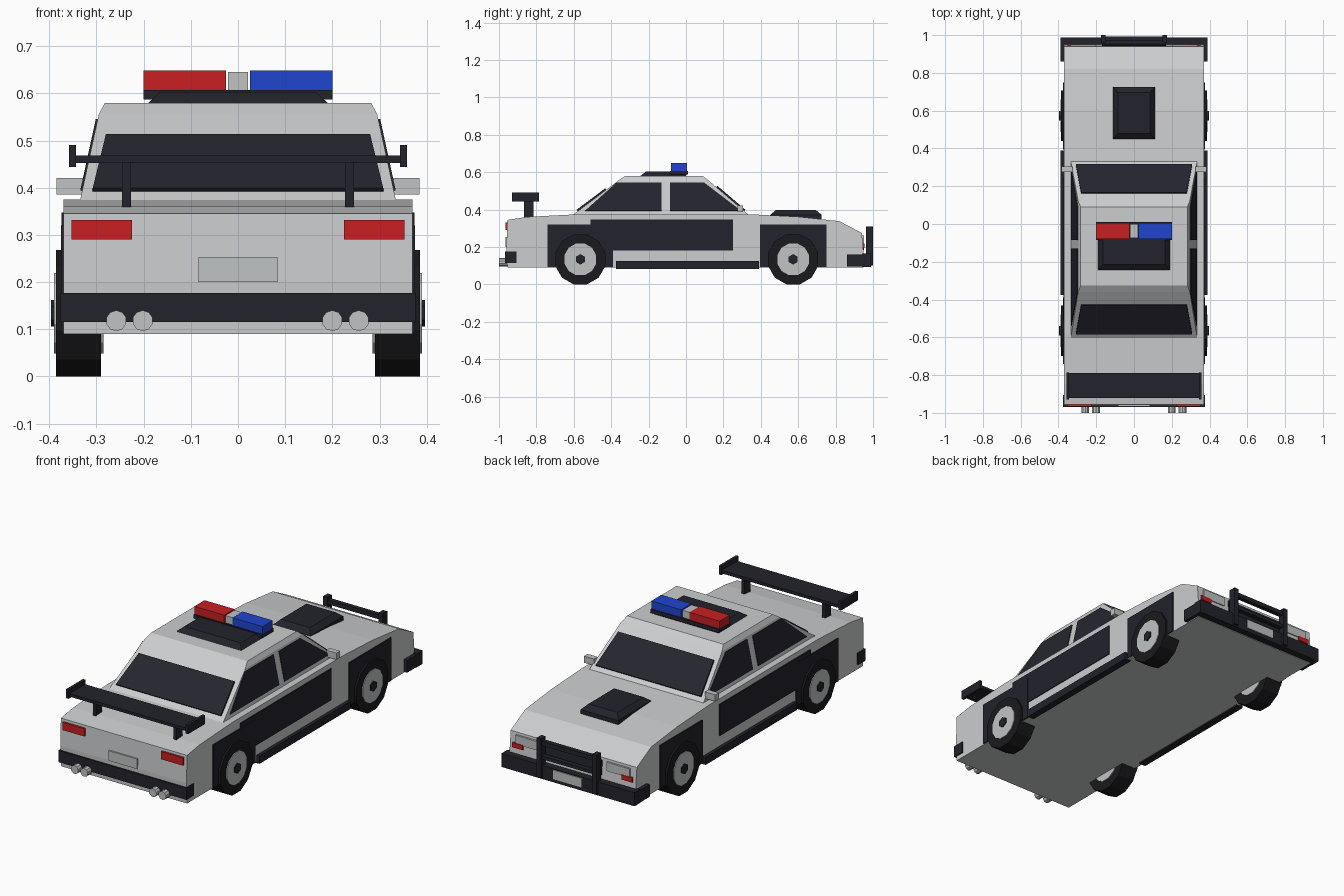
import bpy, bmesh, math
from mathutils import Vector

if "Cube" in bpy.data.objects:
    bpy.data.objects.remove(bpy.data.objects["Cube"])


def material(name, rgb):
    m = bpy.data.materials.new(name)
    m.diffuse_color = (*rgb, 1)
    m.use_nodes = True
    m.node_tree.nodes["Principled BSDF"].inputs["Base Color"].default_value = m.diffuse_color
    return m


WHITE = material("body_white", (0.60, 0.61, 0.62))
BLACK = material("trim_black", (0.016, 0.016, 0.025))
GLASS = material("window_dark", (0.018, 0.018, 0.029))
SILVER = material("silver", (0.53, 0.55, 0.55))
RED = material("red", (0.58, 0.014, 0.016))
BLUE = material("blue", (0.014, 0.06, 0.62))
TYRE = material("tyre_black", (0.010, 0.010, 0.013))


def finish(name, bm, mat):
    bmesh.ops.recalc_face_normals(bm, faces=bm.faces[:])
    me = bpy.data.meshes.new(name)
    bm.to_mesh(me)
    bm.free()
    me.materials.append(mat)
    ob = bpy.data.objects.new(name, me)
    bpy.context.collection.objects.link(ob)
    return ob


def loft(name, rings, mat):
    """Join matching point rings and cap both ends."""
    bm = bmesh.new()
    vs = [[bm.verts.new(p) for p in r] for r in rings]
    n = len(vs[0])
    for a, b in zip(vs, vs[1:]):
        for i in range(n):
            j = (i + 1) % n
            bm.faces.new((a[i], a[j], b[j], b[i]))
    bm.faces.new(vs[0])
    bm.faces.new(vs[-1])
    return finish(name, bm, mat)


def prism(name, pts, offset, mat):
    o = Vector(offset)
    return loft(name, [[Vector(p) for p in pts], [Vector(p) + o for p in pts]], mat)


def rect(x0, x1, y0, y1, z):
    return [(x0, y0, z), (x1, y0, z), (x1, y1, z), (x0, y1, z)]


def box(name, x, y, z, mat):
    return loft(name, [rect(*x, *y, z[0]), rect(*x, *y, z[1])], mat)


def pair(name, x, y, z, mat):
    for side, s in (("left", -1), ("right", 1)):
        box(f"{side}_{name}", (s * x[0], s * x[1]), y, z, mat)


def cylinder(name, axis, c, r, a, b, sides, mat):
    """Cylinder along x or y; c is the centre in the other two axes."""
    rings = []
    for t in (a, b):
        ring = []
        for i in range(sides):
            w = 2 * math.pi * (i + 0.5) / sides
            u, v = c[0] + r * math.cos(w), c[1] + r * math.sin(w)
            ring.append((t, u, v) if axis == "x" else (u, t, v))
        rings.append(ring)
    return loft(name, rings, mat)


# Lower body from the side profile
profile = [(-0.955, 0.09), (-0.96, 0.2), (-0.955, 0.345), (-0.85, 0.361), (-0.58, 0.375),
           (0.34, 0.375), (0.60, 0.362), (0.82, 0.338), (0.94, 0.275), (0.95, 0.16), (0.95, 0.09)]
prism("body", [(-0.37, y, z) for y, z in profile], (0.74, 0, 0), WHITE)

# Cabin with a narrowing roof
BASE, ROOF = 0.372, 0.556
Y_REAR, Y_FRONT = (-0.605, -0.36), (0.335, 0.12)
loft("cabin", [rect(-0.335, 0.335, Y_REAR[0], Y_FRONT[0], BASE),
               rect(-0.295, 0.295, Y_REAR[1], Y_FRONT[1], ROOF),
               rect(-0.282, 0.282, -0.325, 0.09, 0.58)], WHITE)


def on_slope(ends, z):
    return ends[0] + (ends[1] - ends[0]) * (z - BASE) / (ROOF - BASE)


# Windscreen and rear window
for name, ends, z_top in (("windscreen", Y_FRONT, 0.52), ("rear_window", Y_REAR, 0.507)):
    d = 1 if ends[0] > 0 else -1
    lo, hi = on_slope(ends, 0.392), on_slope(ends, z_top)
    prism(name, [(-0.308, lo, 0.392), (0.308, lo, 0.392), (0.28, hi, z_top), (-0.28, hi, z_top)],
          (0, 0.006 * d, 0.007), GLASS)

# Side windows
for side, s in (("left", -1), ("right", 1)):
    for name, pts in (("rear", [(-0.54, 0.393), (-0.13, 0.393), (-0.13, 0.545), (-0.37, 0.545)]),
                      ("front", [(-0.085, 0.393), (0.285, 0.393), (0.27, 0.412), (0.095, 0.545),
                                 (-0.085, 0.545)])):
        prism(f"{side}_{name}_side_window",
              [(s * on_slope((0.333, 0.293), z), y, z) for y, z in pts], (s * 0.006, 0, 0.001), GLASS)

# Black side panels, skirts and mirrors
pair("door_panel", (0.368, 0.3745), (-0.51, 0.25), (0.18, 0.347), BLACK)
pair("rear_arch_panel", (0.367, 0.3755), (-0.74, -0.39), (0.092, 0.32), BLACK)
pair("front_arch_panel", (0.367, 0.3755), (0.395, 0.75), (0.092, 0.32), BLACK)
pair("side_skirt", (0.35, 0.388), (-0.375, 0.39), (0.083, 0.124), BLACK)
pair("mirror", (0.325, 0.385), (0.275, 0.305), (0.386, 0.421), SILVER)

# Wheels
for side, s in (("left", -1), ("right", 1)):
    for end, y in (("rear", -0.565), ("front", 0.573)):
        c = (y, 0.134)
        cylinder(f"{end}_{side}_tyre", "x", c, 0.1385, s * 0.29, s * 0.386, 12, TYRE)
        cylinder(f"{end}_{side}_rim", "x", c, 0.088, s * 0.285, s * 0.390, 12, SILVER)
        cylinder(f"{end}_{side}_hub", "x", c, 0.028, s * 0.29, s * 0.396, 6, BLACK)

# Roof mount and light bar
loft("roof_mount", [rect(-0.195, 0.195, -0.25, 0.0, 0.575),
                    rect(-0.165, 0.165, -0.215, 0.0, 0.603)], BLACK)
box("light_bar_base", (-0.2, 0.2), (-0.085, 0.01), (0.587, 0.607), BLACK)
box("red_light", (-0.2, -0.025), (-0.08, 0.005), (0.607, 0.648), RED)
box("blue_light", (0.025, 0.2), (-0.08, 0.005), (0.607, 0.648), BLUE)
box("light_bar_centre", (-0.021, 0.021), (-0.075, 0.0), (0.605, 0.645), SILVER)

# Bonnet scoop
loft("bonnet_scoop", [rect(-0.11, 0.11, 0.45, 0.725, 0.35),
                      rect(-0.11, 0.11, 0.45, 0.725, 0.372),
                      rect(-0.085, 0.085, 0.48, 0.695, 0.397)], BLACK)

# Rear wing
box("wing_blade", (-0.35, 0.35), (-0.92, -0.79), (0.452, 0.468), BLACK)
pair("wing_end_plate", (0.343, 0.358), (-0.93, -0.787), (0.444, 0.491), BLACK)
pair("wing_strut", (0.227, 0.246), (-0.865, -0.815), (0.35, 0.455), BLACK)

# Rear bumper, lamps, number plate and exhausts
box("rear_bumper", (-0.376, 0.376), (-0.968, -0.905), (0.115, 0.177), BLACK)
pair("tail_light", (0.225, 0.353), (-0.966, -0.95), (0.29, 0.331), RED)
box("rear_plate", (-0.084, 0.084), (-0.966, -0.955), (0.2, 0.253), SILVER)
for i, x in enumerate((-0.258, -0.202, 0.2, 0.256)):
    cylinder(f"exhaust_{i + 1}", "y", (x, 0.118), 0.022, -1.0, -0.92, 10, SILVER)

# Front bumper with wrapped ends and bull bar
box("front_bumper", (-0.39, 0.39), (0.94, 0.988), (0.093, 0.165), BLACK)
pair("front_bumper_end", (0.36, 0.39), (0.86, 0.945), (0.095, 0.16), BLACK)
pair("bull_bar_post", (0.15, 0.175), (0.962, 1.0), (0.1, 0.31), BLACK)
box("bull_bar_top", (-0.16, 0.16), (0.968, 0.992), (0.272, 0.295), BLACK)
box("bull_bar_lower", (-0.16, 0.16), (0.968, 0.992), (0.2, 0.218), BLACK)

# Front grille, lamps and number plate
prism("grille", [(-0.17, 0.946, 0.185), (0.17, 0.946, 0.185), (0.17, 0.938, 0.262),
                 (-0.17, 0.938, 0.262)], (0, 0.006, 0), BLACK)
pair("headlight", (0.2, 0.335), (0.93, 0.951), (0.215, 0.262), SILVER)
pair("indicator", (0.29, 0.352), (0.93, 0.954), (0.195, 0.22), RED)
box("front_plate", (-0.084, 0.084), (0.985, 0.993), (0.112, 0.16), SILVER)
